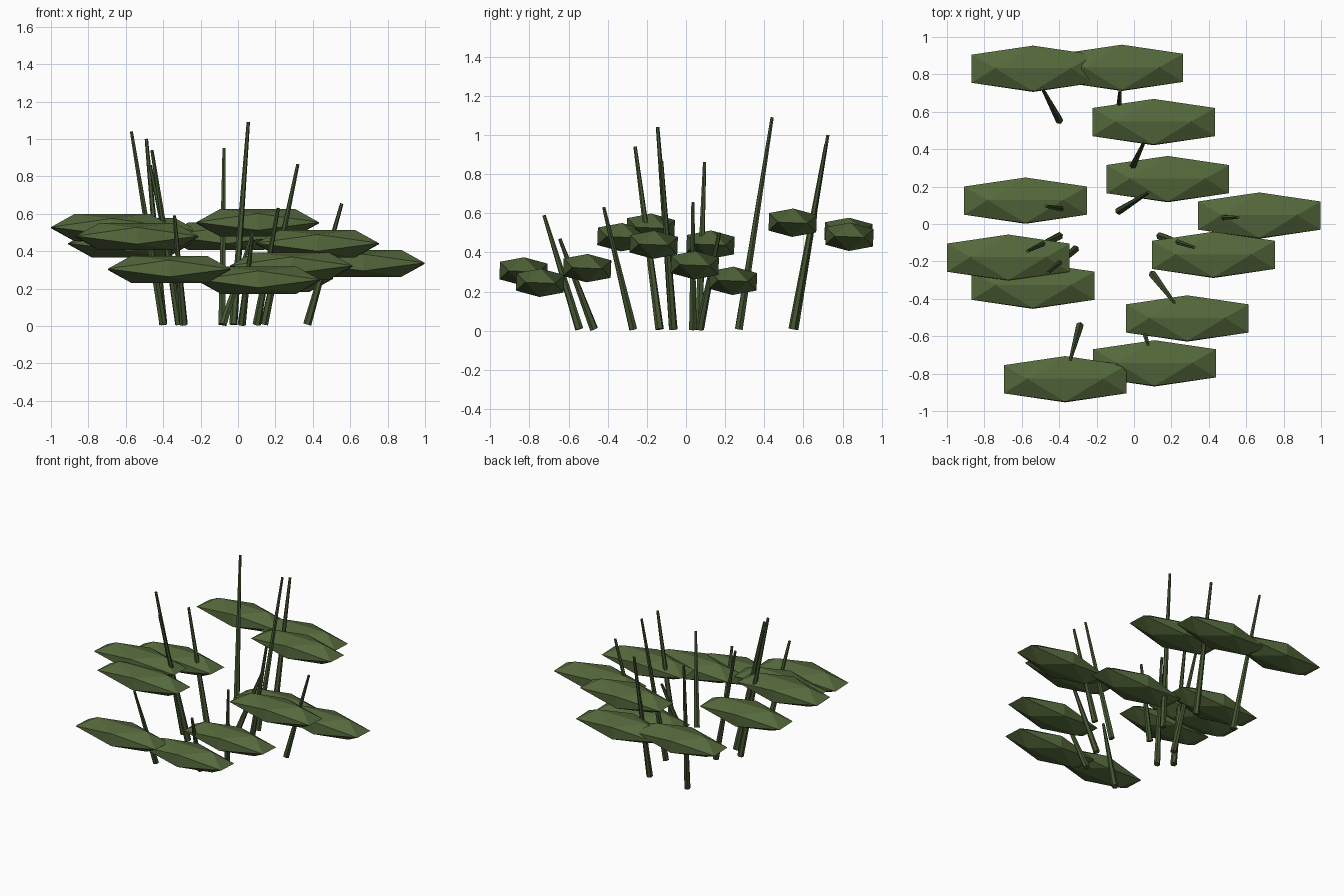
import bpy, bmesh, math
from mathutils import Vector, Matrix

if "Cube" in bpy.data.objects:
    bpy.data.objects.remove(bpy.data.objects["Cube"])

def material(name, col):
    m = bpy.data.materials.new(name)
    m.diffuse_color = (*col, 1)
    m.use_nodes = True
    m.node_tree.nodes["Principled BSDF"].inputs["Base Color"].default_value = m.diffuse_color
    return m

LEAF = material("leaf green", (0.09, 0.14, 0.045))
STALK = material("stalk green", (0.06, 0.095, 0.032))

def add_object(name, bm, mat):
    bmesh.ops.recalc_face_normals(bm, faces=bm.faces[:])
    me = bpy.data.meshes.new(name)
    bm.to_mesh(me)
    bm.free()
    me.materials.append(mat)
    ob = bpy.data.objects.new(name, me)
    bpy.context.collection.objects.link(ob)
    return ob

# Flattened 20-sided leaf pad, pointed at its ends in the front view
def leaf(name, centre):
    t = (1 + math.sqrt(5)) / 2
    bm = bmesh.new()
    for a in (-1, 1):
        for b in (-1, 1):
            for co in ((a, 0, b * t), (0, a * t, b), (a * t, b, 0)):
                bm.verts.new((co[0] / t * 0.328, co[1] / t * 0.122, co[2] / t * 0.0725))
    bmesh.ops.convex_hull(bm, input=bm.verts[:])
    bmesh.ops.transform(bm, verts=bm.verts[:],
                        matrix=Matrix.Translation(centre) @ Matrix.Rotation(-0.04, 4, 'X'))
    add_object(name, bm, LEAF)

# Leaning tapered stalk
def stalk(name, base, tip):
    base, tip = Vector(base), Vector(tip)
    d = tip - base
    bm = bmesh.new()
    bmesh.ops.create_cone(bm, cap_ends=True, segments=6, radius1=0.022,
                          radius2=0.009, depth=d.length)
    rot = d.to_track_quat('Z', 'Y').to_matrix().to_4x4()
    bmesh.ops.transform(bm, verts=bm.verts[:],
                        matrix=Matrix.Translation((base + tip) / 2) @ rot)
    add_object(name, bm, STALK)

# base x, y | tip x, y, z | leaf x, y, z
PLANTS = [
    (-0.40, 0.555, -0.49, 0.725, 1.00, -0.54, 0.83, 0.505),
    (-0.085, 0.545, -0.075, 0.715, 0.95, -0.065, 0.835, 0.48),
    (-0.025, 0.27, 0.055, 0.44, 1.09, 0.105, 0.545, 0.552),
    (-0.08, 0.07, 0.08, 0.17, 0.50, 0.18, 0.24, 0.255),
    (-0.29, 0.065, -0.47, 0.095, 0.86, -0.58, 0.125, 0.44),
    (0.37, 0.035, 0.555, 0.035, 0.655, 0.67, 0.045, 0.335),
    (0.14, -0.065, 0.32, -0.125, 0.865, 0.425, -0.165, 0.44),
    (0.10, -0.27, 0.215, -0.42, 0.63, 0.285, -0.505, 0.32),
    (0.02, -0.47, 0.075, -0.645, 0.47, 0.11, -0.745, 0.245),
    (-0.29, -0.545, -0.34, -0.725, 0.59, -0.368, -0.83, 0.303),
    (-0.40, -0.065, -0.57, -0.145, 1.04, -0.672, -0.18, 0.526),
    (-0.315, -0.135, -0.46, -0.26, 0.94, -0.54, -0.33, 0.478),
]
for i, (bx, by, tx, ty, tz, lx, ly, lz) in enumerate(PLANTS, 1):
    stalk(f"stalk_{i}", (bx, by, 0.008), (tx, ty, tz))
    leaf(f"leaf_{i}", (lx, ly, lz))
